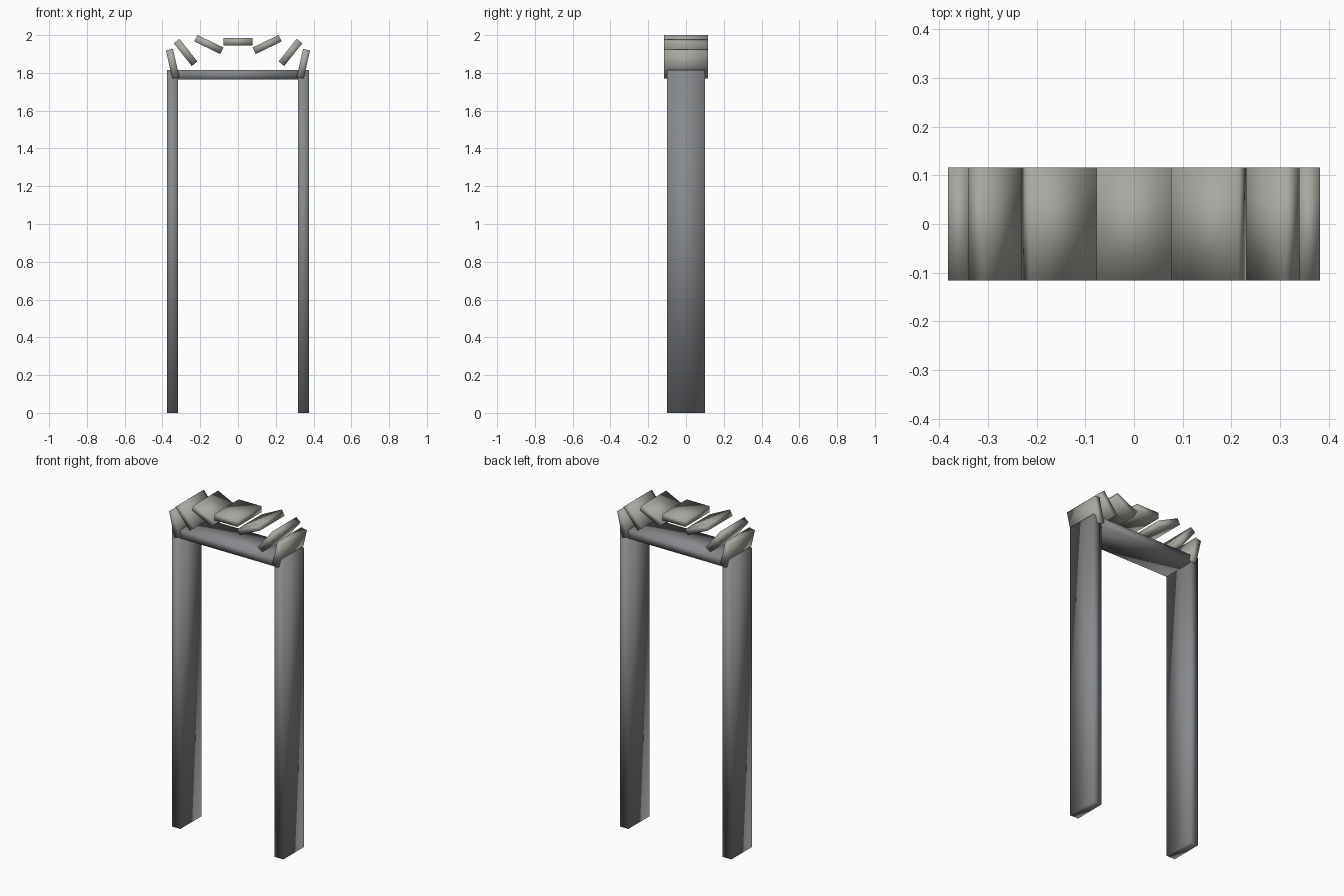
import bpy
from math import sin, cos, pi

cube = bpy.data.objects.get("Cube")
if cube:
    bpy.data.objects.remove(cube, do_unlink=True)


def material(name, rgb):
    mat = bpy.data.materials.new(name)
    mat.use_nodes = True
    color = (*rgb, 1.0)
    mat.diffuse_color = color
    mat.node_tree.nodes["Principled BSDF"].inputs["Base Color"].default_value = color
    return mat


dark_stone = material("dark grey stone", (0.24, 0.25, 0.26))
pale_stone = material("pale warm stone", (0.39, 0.385, 0.355))


def block(name, center, size, mat, tilt=0.0):
    """A soft-shaded box, tilted about the front-to-back axis."""
    bpy.ops.mesh.primitive_cube_add(size=1, location=center, rotation=(0, tilt, 0))
    ob = bpy.context.object
    ob.name = name
    ob.scale = size
    bpy.ops.object.transform_apply(location=False, rotation=False, scale=True)
    ob.data.materials.append(mat)
    # the blocks are smooth across every edge
    bpy.ops.object.shade_smooth()
    return ob


# Gate posts and the lintel between them
POST_H, POST_W, POST_X, DEPTH = 1.816, 0.058, 0.346, 0.2
for side, sx in (("left", 1), ("right", -1)):
    block(side + "_post", (sx * POST_X, 0, POST_H / 2), (POST_W, DEPTH, POST_H), dark_stone)
block("lintel", (0, 0, 1.79), (0.636, DEPTH, 0.052), dark_stone)

# Seven loose arch stones on a flattened arc, outer ends kicked upward
for i in range(-3, 4):
    angle = i * pi / 7
    block(f"arch_stone_{i + 4}",
          (0.355 * sin(angle), 0, 1.815 + 0.15 * cos(angle)),
          (0.153, 0.232, 0.038), pale_stone, tilt=-angle)
